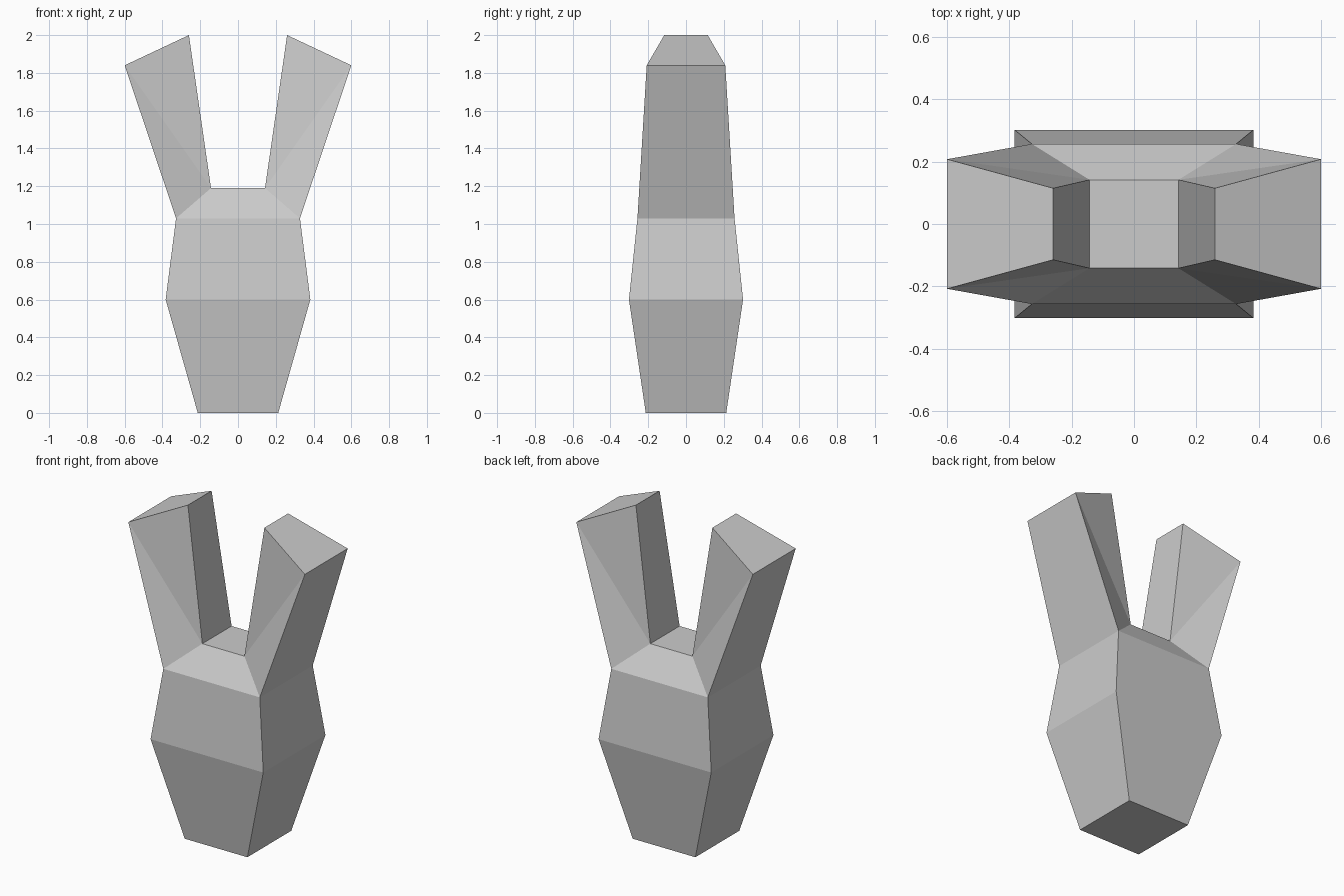
import bpy
import bmesh

if "Cube" in bpy.data.objects:
    bpy.data.objects.remove(bpy.data.objects["Cube"])

bm = bmesh.new()


def ring(hx, hy, z):
    return [bm.verts.new((sx * hx, sy * hy, z))
            for sx, sy in ((-1, -1), (1, -1), (1, 1), (-1, 1))]


# Body: stacked rectangular rings (half width, half depth, height)
rings = [ring(*r) for r in ((0.213, 0.213, 0), (0.383, 0.302, 0.6),
                            (0.328, 0.257, 1.03), (0.143, 0.142, 1.19))]
bm.faces.new(rings[0])
bm.faces.new(rings[-1])
for level, (low, high) in enumerate(zip(rings, rings[1:])):
    for i in range(4):
        j = (i + 1) % 4
        if level == 2 and i in (1, 3):
            continue  # sloped shoulders are where the ears grow
        bm.faces.new((low[i], low[j], high[j], high[i]))

# Ears: each grows out of one shoulder, flaring outward to a slanted tip
shoulder, crown = rings[2], rings[3]
for side, i, j in ((1, 1, 2), (-1, 3, 0)):
    tips = []
    for k in (i, j):
        sy = 1 if shoulder[k].co.y > 0 else -1
        outer = bm.verts.new((side * 0.6, sy * 0.208, 1.84))
        inner = bm.verts.new((side * 0.26, sy * 0.115, 2.0))
        bm.faces.new((shoulder[k], crown[k], outer))
        bm.faces.new((crown[k], inner, outer))
        tips.append((outer, inner))
    (o1, n1), (o2, n2) = tips
    bm.faces.new((shoulder[i], shoulder[j], o2, o1))
    bm.faces.new((crown[i], crown[j], n2, n1))
    bm.faces.new((o1, o2, n2, n1))

bmesh.ops.recalc_face_normals(bm, faces=bm.faces)
mesh = bpy.data.meshes.new("eared_body")
bm.to_mesh(mesh)
bm.free()
body = bpy.data.objects.new("eared_body", mesh)
bpy.context.collection.objects.link(body)
